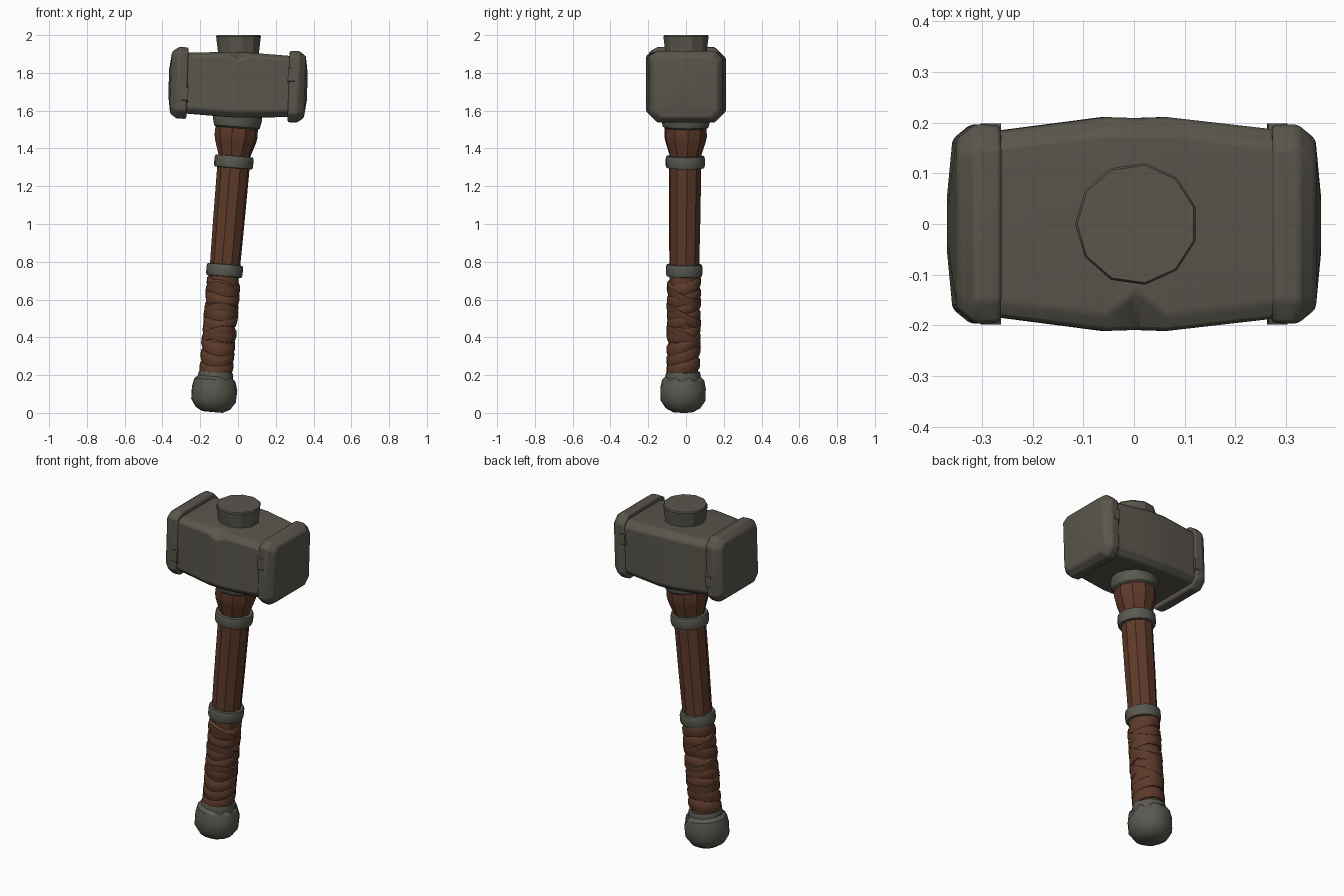
import bpy, bmesh
from math import sin, cos, pi, radians
from mathutils import Matrix, Vector

cube = bpy.data.objects.get("Cube")
if cube:
    bpy.data.objects.remove(cube, do_unlink=True)


def material(name, rgb):
    m = bpy.data.materials.new(name)
    m.use_nodes = True
    colour = (*rgb, 1)
    m.diffuse_color = colour
    m.node_tree.nodes["Principled BSDF"].inputs["Base Color"].default_value = colour
    return m


stone = material("dark stone", (0.100, 0.092, 0.072))
iron = material("grey iron", (0.100, 0.099, 0.082))
wood = material("brown wood", (0.112, 0.042, 0.022))
leather = material("brown leather", (0.108, 0.043, 0.023))

# Leaning handle axis and slightly tipped head frame
lean = Vector((0.085, 0.01, 1)).to_track_quat('Z', 'Y').to_matrix().to_4x4()
HANDLE = Matrix.Translation((-0.135, -0.017, 0)) @ lean
HEAD = Matrix.Translation((0, 0, 1.737)) @ Matrix.Rotation(radians(1.9), 4, 'Y')


def loft(name, rings, mat, frame, angle=30, closed=False, bevel=0):
    """Skin a list of point rings, capping the ends unless closed."""
    bm = bmesh.new()
    rows = [[bm.verts.new(p) for p in ring] for ring in rings]
    pairs = list(zip(rows, rows[1:])) + ([(rows[-1], rows[0])] if closed else [])
    n = len(rows[0])
    for a, b in pairs:
        for i in range(n):
            j = (i + 1) % n
            bm.faces.new((a[i], a[j], b[j], b[i]))
    if not closed:
        bm.faces.new(rows[0])
        bm.faces.new(rows[-1])
    bmesh.ops.recalc_face_normals(bm, faces=bm.faces)
    mesh = bpy.data.meshes.new(name)
    bm.to_mesh(mesh)
    bm.free()
    mesh.materials.append(mat)
    ob = bpy.data.objects.new(name, mesh)
    bpy.context.collection.objects.link(ob)
    ob.matrix_world = frame
    bpy.ops.object.select_all(action='DESELECT')
    ob.select_set(True)
    bpy.context.view_layer.objects.active = ob
    bpy.ops.object.shade_smooth_by_angle(angle=radians(angle))
    if bevel:
        mod = ob.modifiers.new("worn edges", 'BEVEL')
        mod.width = bevel
        mod.segments = 2
        mod.limit_method = 'ANGLE'
        mod.angle_limit = radians(28)
    return ob


def circle(r, z, sides, tilt=0, phase=0):
    angles = [2 * pi * (i + 0.5) / sides for i in range(sides)]
    return [(r * cos(a), r * sin(a), z + tilt * cos(a - phase)) for a in angles]


def turned(name, profile, sides, mat, frame=HANDLE, angle=30):
    return loft(name, [circle(r, z, sides) for r, z in profile], mat, frame, angle)


def section(x, hy, hz, c, front_chip=0):
    """Chamfered rectangle across the head, optionally chipped at the front top."""
    f = c + front_chip
    return [(x, -hy, -hz + c), (x, -hy + c, -hz), (x, hy - c, -hz), (x, hy, -hz + c),
            (x, hy, hz - c), (x, hy - c, hz), (x, -hy + f, hz), (x, -hy, hz - f * 0.6)]


# Head block, swelling toward the middle
loft("head_block", [section(-0.31, 0.183, 0.160, 0.03), section(-0.26, 0.185, 0.162, 0.03),
                    section(-0.06, 0.211, 0.172, 0.032), section(0, 0.209, 0.174, 0.032, 0.045),
                    section(0.06, 0.211, 0.172, 0.032), section(0.27, 0.187, 0.162, 0.034),
                    section(0.31, 0.183, 0.160, 0.034)], stone, HEAD, 32, bevel=0.008)

# Striking caps with domed faces
for side, label in ((-1, "right"), (1, "left")):
    loft(label + "_striking_cap",
         [section(side * x, hy, hz, c) for x, hy, hz, c in (
             (0.268, 0.195, 0.189, 0.045), (0.318, 0.197, 0.190, 0.045),
             (0.354, 0.168, 0.164, 0.035), (0.367, 0.06, 0.07, 0.02))],
         stone, HEAD, 35, bevel=0.009)
    # Raised chip on the inner rim of each cap
    loft(label + "_cap_chip",
         [section(side * x, 0.198, 0.05, 0.02) for x in (0.262, 0.30)],
         stone, HEAD @ Matrix.Translation((0, 0, side * 0.06)), 35)

# Peg through the top of the head
turned("top_peg", [(0.108, 1.85), (0.112, 1.92), (0.121, 1.993), (0.117, 2.0)], 11, stone,
       Matrix.Translation((0.005, 0, 0)))

# Collars under the head
turned("head_collar", [(0.112, 1.512), (0.122, 1.52), (0.130, 1.555), (0.130, 1.60)], 14, iron)
turned("flared_wood_collar", [(0.082, 1.34), (0.086, 1.37), (0.109, 1.44), (0.115, 1.47),
                              (0.112, 1.54)], 10, wood)

# Shaft and grip core
turned("shaft", [(0.080, 0.74), (0.084, 1.0), (0.087, 1.36)], 10, wood, angle=25)
turned("grip_core", [(0.079, 0.17), (0.079, 0.76)], 12, leather)

# Metal bands round the handle
for name, z, r in (("lower_band", 0.757, 0.097), ("upper_band", 1.333, 0.104)):
    turned(name, [(r - 0.02, z - 0.033), (r - 0.004, z - 0.031), (r, z - 0.018),
                  (r, z + 0.018), (r - 0.004, z + 0.031), (r - 0.02, z + 0.033)], 16, iron, angle=40)


# Leather wraps, slanted strips with some crossing the other way
def wrap(name, z, tilt, phase, lift=0.0):
    shape = ((0.074, -0.035), (0.084, -0.033), (0.090 + lift, -0.012),
             (0.089 + lift, 0.018), (0.081, 0.031), (0.074, 0.031))
    loft(name, [circle(r, z + dz, 16, tilt, phase) for r, dz in shape],
         leather, HANDLE, 35, closed=True)


for i in range(8):
    wrap(f"grip_wrap_{i + 1}", 0.245 + i * 0.062, 0.022 + 0.007 * (i % 3), radians(-25 + 17 * (i % 4)))
for i, z in enumerate((0.40, 0.52, 0.63)):
    wrap(f"crossing_wrap_{i + 1}", z, 0.045, radians(200 - 25 * i), 0.002)

# Pommel with chiselled notches on its front
pommel = turned("pommel", [(0.055, 0.005), (0.092, 0.025), (0.119, 0.065), (0.121, 0.13),
                           (0.112, 0.175), (0.085, 0.20)], 16, iron, angle=32)
for v in pommel.data.vertices:
    x, y, z = v.co
    column = v.index % 16
    if y < -0.04 and z > 0.15 and column % 2:
        v.co.x, v.co.y = x * 0.80, y * 0.80
turned("pommel_collar", [(0.092, 0.16), (0.094, 0.20), (0.089, 0.218), (0.076, 0.22)], 14, iron)
